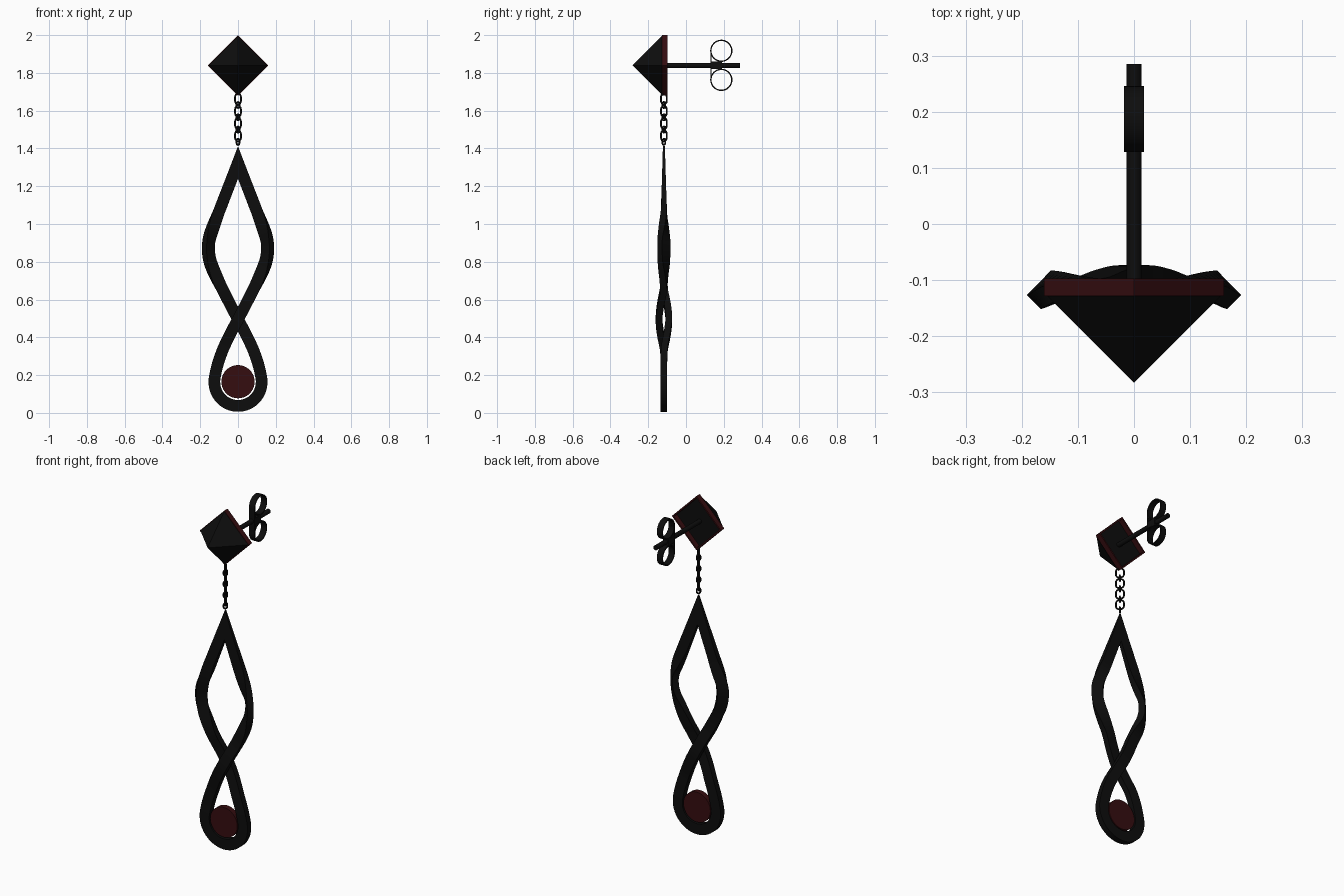
import bpy, bmesh, math
from mathutils import Vector, Matrix

if "Cube" in bpy.data.objects:
    bpy.data.objects.remove(bpy.data.objects["Cube"])

YC = -0.117          # depth of the hanging parts
ZS = 1.84            # height of the stud centre


def material(name, rgb):
    m = bpy.data.materials.new(name)
    m.diffuse_color = (*rgb, 1)
    m.use_nodes = True
    m.node_tree.nodes["Principled BSDF"].inputs["Base Color"].default_value = m.diffuse_color
    return m


BLACK = material("black metal", (0.004, 0.004, 0.004))
RED = material("dark red", (0.036, 0.004, 0.005))


def make(name, verts, faces, mat, smooth=None):
    me = bpy.data.meshes.new(name)
    me.from_pydata(verts, [], faces)
    bm = bmesh.new()
    bm.from_mesh(me)
    bmesh.ops.recalc_face_normals(bm, faces=bm.faces)
    bm.to_mesh(me)
    bm.free()
    me.materials.append(mat)
    ob = bpy.data.objects.new(name, me)
    bpy.context.collection.objects.link(ob)
    if smooth:
        bpy.context.view_layer.objects.active = ob
        ob.select_set(True)
        bpy.ops.object.shade_smooth_by_angle(angle=math.radians(smooth))
        ob.select_set(False)
    return ob


def sweep(rings, closed):
    """Join equal-sized vertex rings into a skin, looped or capped."""
    n, k = len(rings), len(rings[0])
    faces = [(i * k + j, i * k + (j + 1) % k,
              (i + 1) % n * k + (j + 1) % k, (i + 1) % n * k + j)
             for i in range(n if closed else n - 1) for j in range(k)]
    if not closed:
        faces += [tuple(range(k)), tuple(range((n - 1) * k, n * k))]
    return [v for r in rings for v in r], faces


def diamond(r, y):
    return [(r, y, ZS), (0, y, ZS + r), (-r, y, ZS), (0, y, ZS - r)]


def circle(r, y, z, n):
    return [(r * math.cos(math.tau * i / n), y, z + r * math.sin(math.tau * i / n))
            for i in range(n)]


# stud: black pyramid with a hollow red frame behind it
make("stud_pyramid", diamond(0.155, -0.128) + [(0, -0.283, ZS)],
     [(0, 1, 2, 3)] + [(i, (i + 1) % 4, 4) for i in range(4)], BLACK)
make("stud_frame", *sweep([diamond(0.16, -0.128), diamond(0.16, -0.097),
                           diamond(0.148, -0.097), diamond(0.148, -0.128)], True), RED)

# post
make("post", *sweep([circle(0.0135, -0.13, ZS, 16), circle(0.0135, 0.285, ZS, 16)], False),
     BLACK, 40)

# butterfly clasp: two curled strips, a back plate and a collar
W = 0.018
for side, dz in (("upper", 0.077), ("lower", -0.077)):
    rings = []
    for i in range(32):
        a = math.tau * i / 32
        c, s = math.cos(a), math.sin(a)
        rings.append([(x, 0.187 + r * c, ZS + dz + r * s)
                      for x, r in ((-W, 0.052), (W, 0.052), (W, 0.059), (-W, 0.059))])
    make("clasp_curl_" + side, *sweep(rings, True), BLACK, 40)


def box(name, y0, y1, h):
    make(name, *sweep([[(-W, y, ZS - h), (W, y, ZS - h), (W, y, ZS + h), (-W, y, ZS + h)]
                       for y in (y0, y1)], False), BLACK)


box("clasp_plate", 0.129, 0.136, 0.077)
box("clasp_collar", 0.134, 0.19, 0.02)


# chain: wide links joined by narrow crosswise links
def link(name, z, w, h, turn):
    bm = bmesh.new()
    verts, faces = sweep([[((w - 0.005 + 0.005 * math.cos(b)) * math.cos(a), 0.005 * math.sin(b),
                            (w - 0.005 + 0.005 * math.cos(b)) * math.sin(a)
                            + math.copysign(h - w, math.sin(a)))
                           for b in (math.tau * j / 8 for j in range(8))]
                          for a in (math.tau * (i + 0.5) / 20 for i in range(20))], True)
    bm.free()
    ob = make(name, verts, faces, BLACK, 60)
    ob.data.transform(Matrix.Translation((0, YC, z)) @ Matrix.Rotation(math.radians(turn), 4, 'Z'))


for i in range(4):
    link(f"chain_link_{i + 1}", 1.662 - 0.065 * i, 0.027, 0.034, -45)
    link(f"chain_joiner_{i + 1}", 1.630 - 0.065 * i, 0.015, 0.021, 45)

# twisted loop: half path as x, z, depth offset, roll in degrees
half = [(0.0, 1.325, 0, 0), (0.05, 1.196, 0, 0), (0.098, 1.072, 0, 0), (0.133, 0.98, 0, -22),
        (0.152, 0.92, 0, -42), (0.157, 0.865, 0, -45), (0.147, 0.8, 0, -38),
        (0.118, 0.728, 0, -15), (0.08, 0.65, -0.003, 0), (0.04, 0.572, -0.018, 0),
        (0.0, 0.495, -0.026, 0), (-0.04, 0.42, -0.018, 0), (-0.078, 0.34, -0.003, 0),
        (-0.105, 0.265, 0, 0), (-0.121, 0.2, 0, 0)]
arc = [(-0.125 * math.cos(a), 0.162 - 0.125 * math.sin(a), 0, 0)
       for a in (math.pi * i / 10 for i in range(11))]
path = [Vector(p) for p in
        half + arc + [(-x, z, -y, r) for x, z, y, r in reversed(half)]]

fine = []            # Catmull-Rom refinement
for i in range(len(path) - 1):
    p1, p2 = path[i], path[i + 1]
    p0 = path[i - 1] if i else 2 * p1 - p2
    p3 = path[i + 2] if i + 2 < len(path) else 2 * p2 - p1
    for t in (0, 0.25, 0.5, 0.75):
        fine.append(0.5 * (2 * p1 + (p2 - p0) * t + (2 * p0 - 5 * p1 + 4 * p2 - p3) * t * t
                           + (3 * p1 - p0 - 3 * p2 + p3) * t ** 3))

rings = []
for i, p in enumerate(fine):
    if i == 0:       # mitred tip
        n, half_w = Vector((0, 1)), 0.087
    else:
        d = (fine[(i + 1) % len(fine)] - fine[i - 1])
        n, half_w = Vector((-d.y, d.x)).normalized(), 0.031
    c, s = math.cos(math.radians(p.w)), math.sin(math.radians(p.w))
    ring = []
    for u, v in ((-1, -1), (1, -1), (1, 1), (-1, 1)):
        z_here = p.y + n.y * u * half_w
        thick = 0.0175 - 0.0125 * min(1, max(0, (z_here - 1.0) / 0.42))
        a, b = u * half_w, v * thick
        across, depth = a * c - b * s, a * s + b * c
        ring.append((p.x + n.x * across, YC + p.z + depth, p.y + n.y * across))
    rings.append(ring)
make("twisted_loop", *sweep(rings, True), BLACK, 35)

# red disc resting in the bottom of the loop
make("red_disc", *sweep([circle(0.088, YC - 0.016, 0.165, 40),
                         circle(0.088, YC + 0.016, 0.165, 40)], False), RED, 40)
